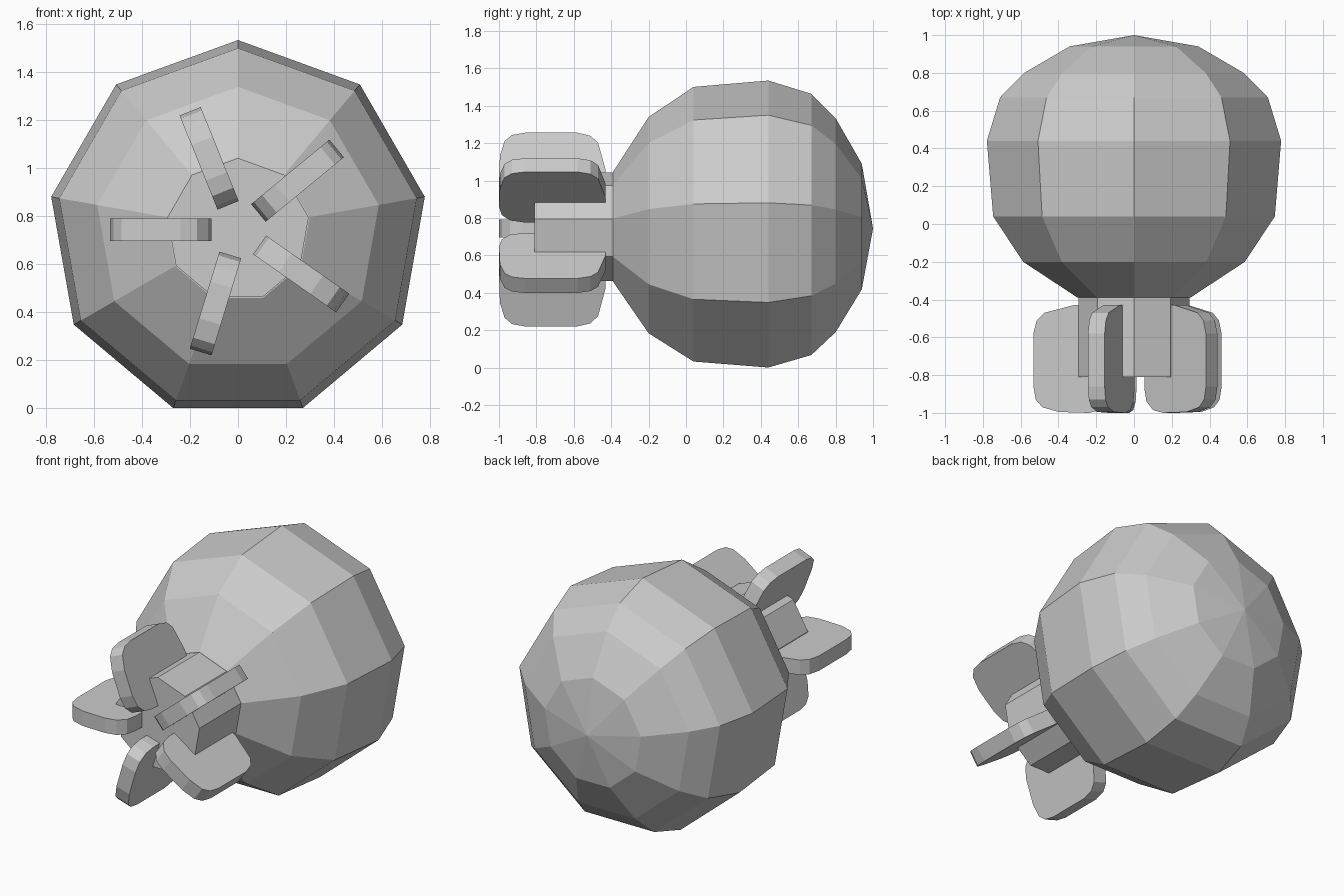
import bpy
import bmesh
from math import sin, cos, radians

cube = bpy.data.objects.get("Cube")
if cube:
    bpy.data.objects.remove(cube, do_unlink=True)

SIDES = 9
CENTRE_Z = 0.744

grey = bpy.data.materials.new("plain grey")
grey.use_nodes = True
colour = (0.6, 0.6, 0.6, 1)
grey.diffuse_color = colour
grey.node_tree.nodes["Principled BSDF"].inputs["Base Color"].default_value = colour


def finish(name, bm):
    """Turn a bmesh into a flat-shaded object."""
    bmesh.ops.recalc_face_normals(bm, faces=bm.faces)
    mesh = bpy.data.meshes.new(name)
    bm.to_mesh(mesh)
    bm.free()
    mesh.materials.append(grey)
    obj = bpy.data.objects.new(name, mesh)
    bpy.context.collection.objects.link(obj)
    return obj


def turned(name, profile):
    """Nine-sided solid around the y axis from (y, radius) pairs."""
    bm = bmesh.new()
    rings = []
    for y, r in profile:
        count = SIDES if r else 1
        rings.append([bm.verts.new((r * sin(radians(360 * i / SIDES)), y,
                                    CENTRE_Z + r * cos(radians(360 * i / SIDES))))
                      for i in range(count)])
    for a, b in zip(rings, rings[1:]):
        for i in range(SIDES):
            j = (i + 1) % SIDES
            bm.faces.new((a[i], a[j], b[0]) if len(b) == 1 else (a[i], a[j], b[j], b[i]))
    for ring in (rings[0], rings[-1]):
        if len(ring) > 1:
            bm.faces.new(ring)
    return finish(name, bm)


def fin(name, angle, outline, thickness=0.095):
    """Rounded slab standing radially around the y axis."""
    c, s = cos(radians(angle)), sin(radians(angle))
    bm = bmesh.new()
    sides = []
    for t in (-thickness / 2, thickness / 2):
        sides.append([bm.verts.new((u * c - t * s, y, CENTRE_Z + u * s + t * c))
                      for u, y in outline])
        bm.faces.new(sides[-1])
    a, b = sides
    for i in range(len(a)):
        j = (i + 1) % len(a)
        bm.faces.new((a[i], a[j], b[j], b[i]))
    return finish(name, bm)


# Faceted bulb and its short neck
turned("bulb", [(-0.39, 0.303), (-0.2, 0.596), (0.04, 0.757), (0.44, 0.791),
                (0.67, 0.72), (0.80, 0.59), (0.94, 0.346), (1.0, 0)])
turned("neck", [(-0.81, 0.299), (-0.37, 0.299)])

# Five fins around the neck
outline = [(0.11, -0.87), (0.125, -0.94), (0.17, -0.985), (0.24, -1.0),
           (0.40, -0.995), (0.485, -0.97), (0.52, -0.93), (0.533, -0.86),
           (0.533, -0.58), (0.515, -0.51), (0.475, -0.47), (0.32, -0.43),
           (0.19, -0.43), (0.125, -0.49), (0.11, -0.57)]
for n, angle in enumerate((180, 112, 39.5, -35, -107)):
    fin(f"fin_{n + 1}", angle, outline)
